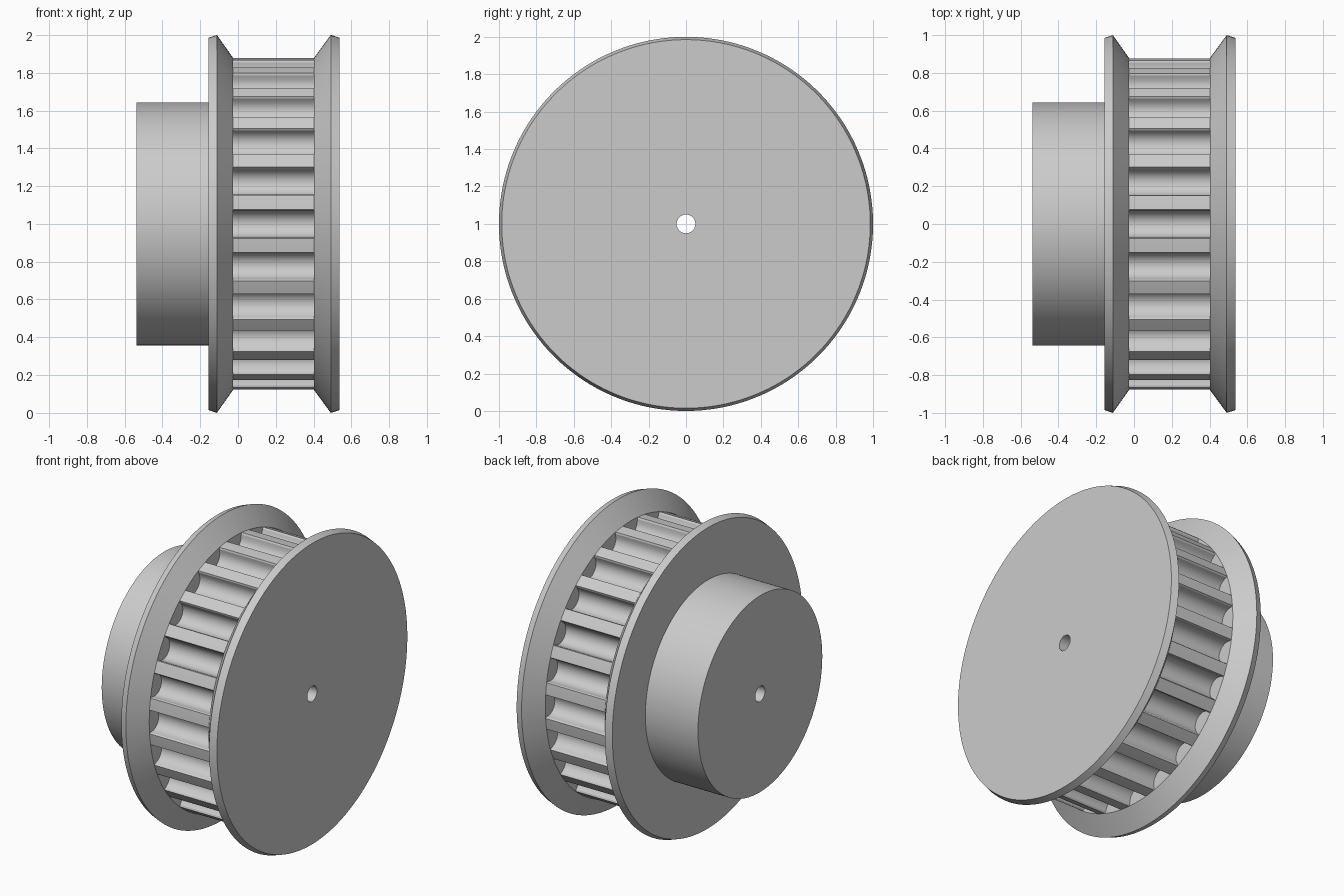
import bpy, bmesh
from math import sin, cos, pi, radians, asin, sqrt, atan2, hypot

if "Cube" in bpy.data.objects:
    bpy.data.objects.remove(bpy.data.objects["Cube"])

TEETH = 24
R_TIP = 0.88          # tooth tip radius
BORE = 0.05
HUB = 0.643
PITCH = 2 * pi / TEETH

# One groove across its width: (tangential, radial), flared lips, walls, round floor
HALF = 0.0775
lip = [(HALF, sqrt(R_TIP**2 - HALF**2)), (0.072, 0.866)]
arc = [(0.071 * cos(pi * k / 12), 0.853 - 0.071 * sin(pi * k / 12)) for k in range(13)]
groove = lip + arc + [(-u, v) for u, v in reversed(lip)]
groove = [(-u, v) for u, v in groove]      # order by rising angle
half_angle = asin(HALF / R_TIP)

# Polar tables with matching point counts: toothed section and plain circle
tooth_polar, circle_angles = [], []
n = len(groove)
for t in range(TEETH):
    base = t * PITCH
    for k, (u, v) in enumerate(groove):
        tooth_polar.append((base + atan2(u, v), hypot(u, v)))
        circle_angles.append(base - half_angle + 2 * half_angle * k / (n - 1))
    tooth_polar.append((base + PITCH / 2, R_TIP))   # middle of the land
    circle_angles.append(base + PITCH / 2)


def section(bm, x, r=None):
    """Ring of vertices at x: circle of radius r, or the toothed outline."""
    polar = tooth_polar if r is None else [(a, r) for a in circle_angles]
    return [bm.verts.new((x, p * cos(a), 1 + p * sin(a))) for a, p in polar]


# Stations along the surface: hub, left flange, toothed rim, right flange, bore
stations = [
    (-0.537, BORE), (-0.537, HUB), (-0.156, HUB),
    (-0.156, 0.985), (-0.112, 1.0), (-0.027, R_TIP),
    (-0.027, None), (0.403, None),
    (0.403, R_TIP), (0.491, 1.0), (0.537, 0.985),
    (0.537, BORE),
]

bm = bmesh.new()
rings = [section(bm, x, r) for x, r in stations]
for i, a in enumerate(rings):
    b = rings[(i + 1) % len(rings)]
    for j in range(len(a)):
        k = (j + 1) % len(a)
        bm.faces.new((a[j], a[k], b[k], b[j]))
# Weld the lands onto the flanges and face everything outward
bmesh.ops.remove_doubles(bm, verts=bm.verts, dist=1e-5)
bmesh.ops.recalc_face_normals(bm, faces=bm.faces)

mesh = bpy.data.meshes.new("timing_pulley")
bm.to_mesh(mesh)
bm.free()
pulley = bpy.data.objects.new("timing_pulley", mesh)
bpy.context.collection.objects.link(pulley)

bpy.context.view_layer.objects.active = pulley
pulley.select_set(True)
bpy.ops.object.shade_smooth_by_angle(angle=radians(18))
